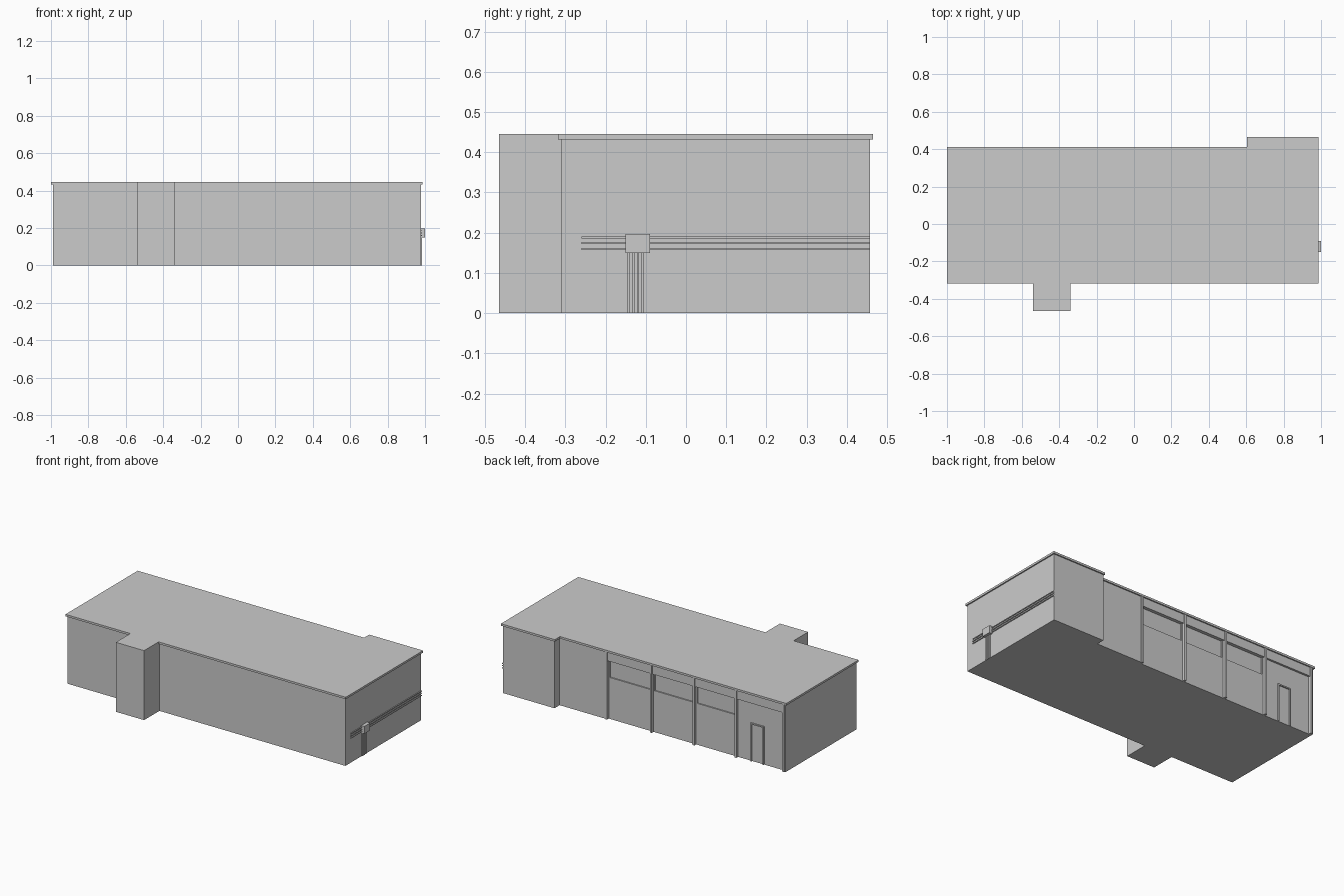
import bpy, bmesh

if "Cube" in bpy.data.objects:
    bpy.data.objects.remove(bpy.data.objects["Cube"])


def prism(name, outline, z0, z1):
    """Extrude a counter-clockwise xy outline from z0 to z1."""
    bm = bmesh.new()
    base = bm.faces.new([bm.verts.new((x, y, z0)) for x, y in outline])
    top = bmesh.ops.extrude_face_region(bm, geom=[base])
    verts = [g for g in top["geom"] if isinstance(g, bmesh.types.BMVert)]
    bmesh.ops.translate(bm, verts=verts, vec=(0, 0, z1 - z0))
    bmesh.ops.recalc_face_normals(bm, faces=bm.faces[:])
    me = bpy.data.meshes.new(name)
    bm.to_mesh(me)
    bm.free()
    ob = bpy.data.objects.new(name, me)
    bpy.context.collection.objects.link(ob)
    return ob


def box(name, x0, x1, y0, y1, z0, z1):
    return prism(name, [(x0, y0), (x1, y0), (x1, y1), (x0, y1)], z0, z1)


LEFT, RIGHT, FRONT, BACK, WING = -0.99, 0.978, -0.31, 0.405, 0.457
ROOF_Z, TOP = 0.432, 0.445
GLASS, PANEL = 0.384, 0.392
T0, T1 = -0.54, -0.34
PIERS = [0.28, -0.038, -0.34, -0.637, -0.976]
HEAD, SILL = 0.375, 0.265
H = 0.007  # half width of a pier

# main building with the rear wing and a shallow rear recess for the bays
prism("building_walls", [
    (LEFT, FRONT), (RIGHT, FRONT), (RIGHT, WING), (0.612, WING), (0.612, BACK),
    (PIERS[0], BACK), (PIERS[0], GLASS), (PIERS[-1], GLASS),
    (PIERS[-1], BACK), (LEFT, BACK)], 0, ROOF_Z)

# overhanging roof slab, notched where it meets the front tower
O = 0.008
prism("roof_slab", [
    (-1.0, FRONT - O), (T0, FRONT - O), (T0, FRONT), (T1, FRONT), (T1, FRONT - O),
    (0.986, FRONT - O), (0.986, WING + O), (0.604, WING + O), (0.604, BACK + O),
    (-1.0, BACK + O)], ROOF_Z, TOP)

# front tower
box("front_tower", T0, T1, -0.465, FRONT, 0, TOP)

# rear piers
for i, x in enumerate(PIERS):
    box(f"rear_pier_{i}", x - H, x + H, GLASS, BACK + 0.006, 0, ROOF_Z)

# rear bays: header beam, infill panel, window jambs, last bay has the door
for i, (right, left) in enumerate(zip(PIERS, PIERS[1:])):
    x0, x1 = left + H, right - H
    box(f"bay_header_{i}", x0, x1, GLASS, BACK, HEAD, ROOF_Z)
    if i < 3:
        box(f"bay_panel_{i}", x0, x1, GLASS, PANEL, 0, SILL)
        for side, j in (("left", x0), ("right", x1 - 0.008)):
            box(f"window_jamb_{side}_{i}", j, j + 0.008, GLASS, PANEL, SILL, HEAD)
    else:
        box("door_bay_panel", x0, x1, GLASS, PANEL, 0, HEAD)

# rear door frame
D0, D1, DH, F = -0.83, -0.736, 0.245, 0.008
for name, x0, x1, z0 in (("left", D0, D0 + F, 0), ("right", D1 - F, D1, 0),
                         ("top", D0 + F, D1 - F, DH - F)):
    box(f"door_frame_{name}", x0, x1, PANEL, PANEL + 0.008, z0, DH)

# junction box with conduits on the right wall
box("junction_box", RIGHT, 1.0, -0.15, -0.09, 0.15, 0.197)
for i in range(3):
    z = 0.157 + i * 0.0143
    box(f"wall_conduit_{i}", RIGHT, RIGHT + 0.005, -0.26, WING, z, z + 0.005)
for i in range(4):
    y = -0.145 + i * 0.0113
    box(f"drop_conduit_{i}", RIGHT, RIGHT + 0.005, y, y + 0.006, 0, 0.15)
